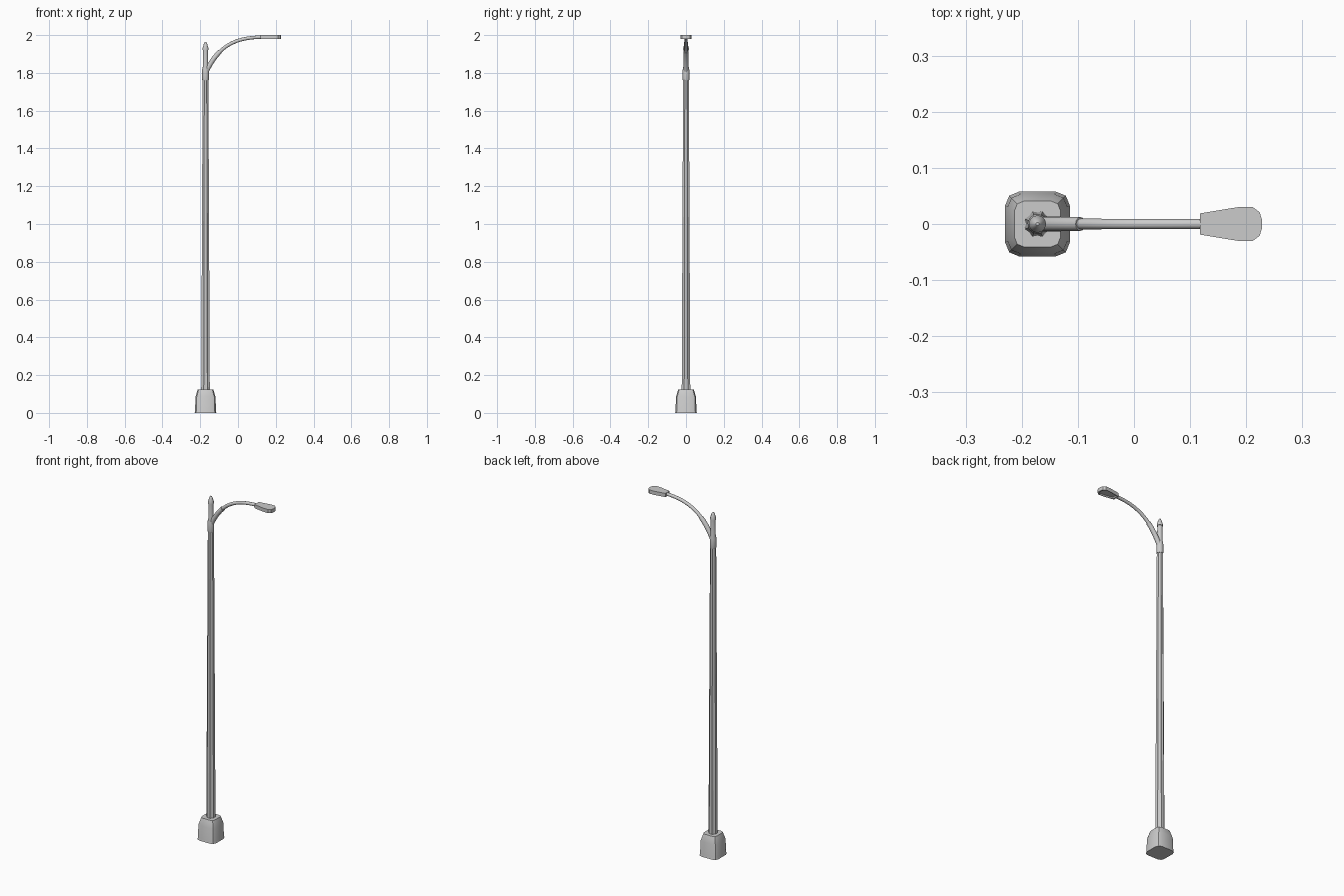
import bpy, bmesh, math
from mathutils import Vector

if "Cube" in bpy.data.objects:
    bpy.data.objects.remove(bpy.data.objects["Cube"])

POLE_X = -0.172


def loft(name, rings, smooth=35):
    """Skin a list of equal-length rings and cap both ends."""
    bm = bmesh.new()
    loops = [[bm.verts.new(p) for p in ring] for ring in rings]
    n = len(loops[0])
    for a, b in zip(loops, loops[1:]):
        for i in range(n):
            j = (i + 1) % n
            bm.faces.new((a[i], a[j], b[j], b[i]))
    bm.faces.new(loops[0][::-1])
    bm.faces.new(loops[-1])
    bmesh.ops.recalc_face_normals(bm, faces=bm.faces)
    me = bpy.data.meshes.new(name)
    bm.to_mesh(me)
    bm.free()
    ob = bpy.data.objects.new(name, me)
    bpy.context.collection.objects.link(ob)
    bpy.ops.object.select_all(action='DESELECT')
    ob.select_set(True)
    bpy.context.view_layer.objects.active = ob
    bpy.ops.object.shade_smooth_by_angle(angle=math.radians(smooth))
    return ob


def round_square(z, h, r):
    pts = []
    for k in range(4):
        c = math.radians(45 + 90 * k)
        cx, cy = (math.copysign(h - r, f(c)) for f in (math.cos, math.sin))
        for d in (-45, 0, 45):
            a = c + math.radians(d)
            pts.append((POLE_X + cx + r * math.cos(a), cy + r * math.sin(a), z))
    return pts


def circle(z, r, n=12, groove=1.0):
    return [(POLE_X + r * (groove if i % 2 else 1) * math.cos(a),
             r * (groove if i % 2 else 1) * math.sin(a), z)
            for i, a in ((i, 2 * math.pi * i / n + math.pi / 8) for i in range(n))]


def bezier(t):
    p = [Vector(v) for v in ((POLE_X, 0, 1.80), (-0.11, 0, 1.93),
                             (-0.03, 0, 1.988), (0.125, 0, 1.989))]
    s = 1 - t
    return s**3 * p[0] + 3*s*s*t * p[1] + 3*s*t*t * p[2] + t**3 * p[3]


def tube(name, t0, t1, r0, r1, steps, n=12):
    rings = []
    for k in range(steps + 1):
        u = k / steps
        t = t0 + (t1 - t0) * u
        c = bezier(t)
        d = (bezier(t + 0.01) - bezier(t - 0.01)).normalized()
        side = Vector((0, 1, 0))
        up = d.cross(side)
        r = r0 + (r1 - r0) * u
        rings.append([c + r * (math.cos(a) * side + math.sin(a) * up)
                      for a in (2 * math.pi * i / n for i in range(n))])
    return loft(name, rings)


# Rounded square pedestal
loft("base", [round_square(z, h, h * 0.42) for z, h in
              ((0, .0575), (.01, .0555), (.085, .053), (.115, .044), (.125, .041))])

# Tapered fluted shaft with eight ridges
loft("pole", [circle(.12, .0245, 16, .84), circle(1.77, .0165, 16, .84)], 20)

# Collar, upper post and finial
loft("collar_post", [circle(z, r) for z, r in
                     ((1.76, .0165), (1.765, .0178), (1.815, .0178),
                      (1.835, .014), (1.928, .013))])
loft("finial", [circle(z, r) for z, r in
                ((1.922, .0155), (1.932, .0155), (1.945, .0115),
                 (1.957, .008), (1.964, .003))], 50)

# Curved arm with a thicker sleeve where it leaves the post
tube("arm_sleeve", 0.0, 0.36, .0135, .0125, 6)
tube("arm", 0.30, 1.0, .0095, .009, 12)

# Flat lamp head, with a recessed underside
half = [(.118, .019), (.185, .030), (.212, .030), (.224, .021), (.2285, .006)]
outline = half + [(x, -y) for x, y in reversed(half)]


def head_ring(z, s):
    return [(.173 + (x - .173) * s, y * s, z) for x, y in outline]


loft("lamp_head", [head_ring(1.986, .80), head_ring(1.979, .86),
                   head_ring(1.979, 1), head_ring(2.0, 1)], 30)
